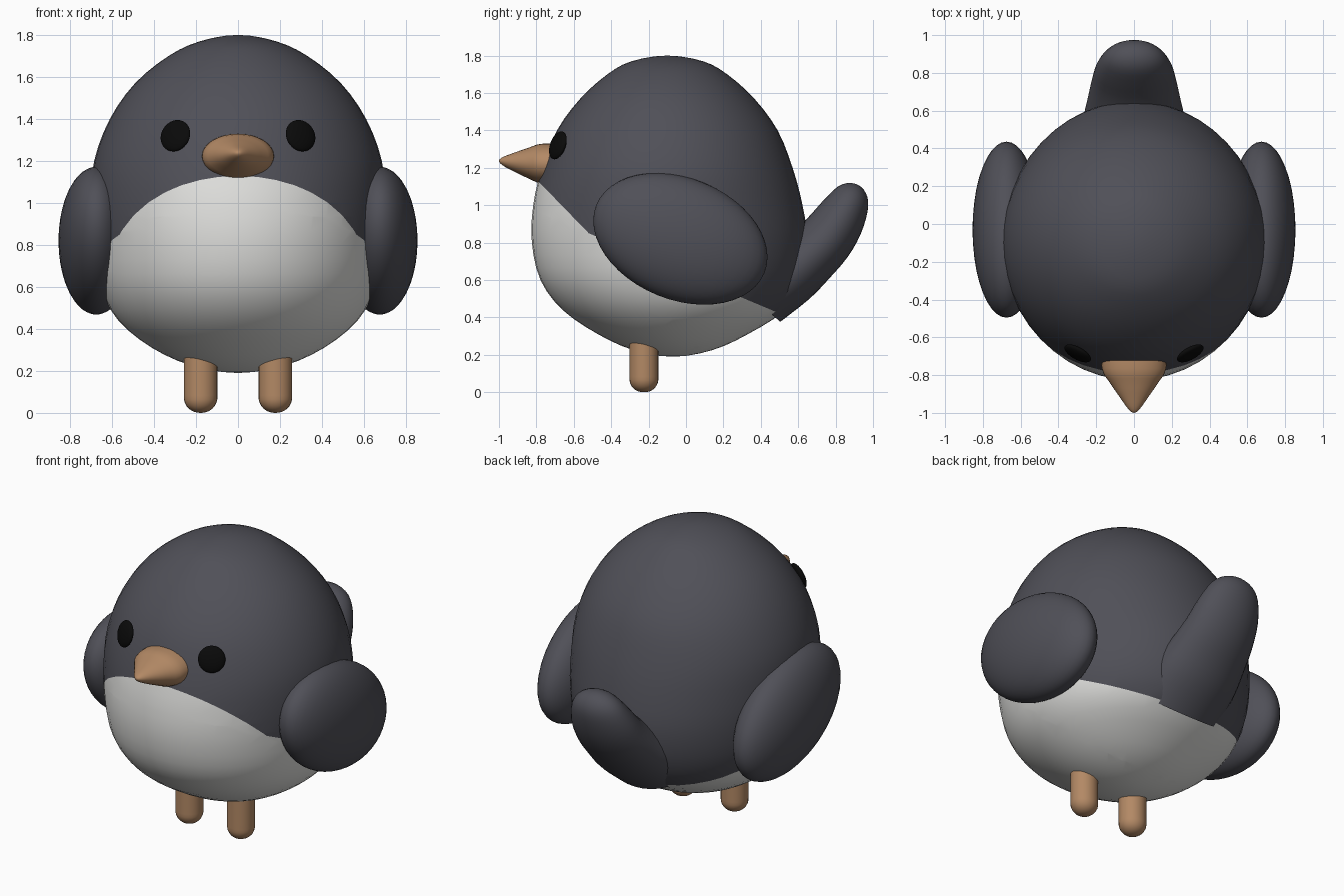
import bpy, bmesh
from math import sin, cos, pi, radians
from mathutils import Vector, Matrix

cube = bpy.data.objects.get("Cube")
if cube:
    bpy.data.objects.remove(cube, do_unlink=True)


def material(name, rgb):
    m = bpy.data.materials.new(name)
    m.use_nodes = True
    m.diffuse_color = (*rgb, 1)
    m.node_tree.nodes["Principled BSDF"].inputs["Base Color"].default_value = (*rgb, 1)
    return m


SLATE = material("slate grey", (0.08, 0.08, 0.097))
WHITE = material("soft white", (0.76, 0.76, 0.74))
TAN = material("beak tan", (0.45, 0.25, 0.13))
BLACK = material("eye black", (0.003, 0.003, 0.003))


def finish(bm, name, *mats):
    bmesh.ops.recalc_face_normals(bm, faces=bm.faces)
    me = bpy.data.meshes.new(name)
    bm.to_mesh(me)
    bm.free()
    for m in mats:
        me.materials.append(m)
    ob = bpy.data.objects.new(name, me)
    bpy.context.collection.objects.link(ob)
    bpy.ops.object.select_all(action="DESELECT")
    ob.select_set(True)
    bpy.context.view_layer.objects.active = ob
    bpy.ops.object.shade_smooth_by_angle(angle=radians(50))
    return ob


def smooth_rows(rows, steps):
    """Spline through the rows; ends that close to a point stay round."""
    def beyond(end, nxt):
        if end[2] == 0:
            return (nxt[0], nxt[1], -nxt[2], -nxt[3])
        return tuple(2 * a - b for a, b in zip(end, nxt))
    pts = [beyond(rows[0], rows[1]), *rows, beyond(rows[-1], rows[-2])]
    out = []
    for p, q, r, s in zip(pts, pts[1:], pts[2:], pts[3:]):
        for i in range(steps):
            t = i / steps
            out.append([b + 0.5 * t * (c - a + t * (2*a - 5*b + 4*c - d + t * (3*(b - c) + d - a)))
                        for a, b, c, d in zip(p, q, r, s)])
    return out + [list(rows[-1])]


def loft(rows, depth, sides=48, steps=3):
    """Rows of (y, z, half depth, half width): ellipses stacked into a skin."""
    bm = bmesh.new()
    depth = Vector(depth).normalized()
    rings = []
    for y, z, d, w in smooth_rows(rows, steps):
        c = Vector((0, y, z))
        if w < 1e-4:
            rings.append([bm.verts.new(c)])
            continue
        angles = [2 * pi * k / sides for k in range(sides)]
        rings.append([bm.verts.new(c + depth * d * sin(a) + Vector((w * cos(a), 0, 0)))
                      for a in angles])
    for lo, hi in zip(rings, rings[1:]):
        for k in range(sides):
            j = (k + 1) % sides
            quad = [lo[k % len(lo)], lo[j % len(lo)], hi[j % len(hi)], hi[k % len(hi)]]
            bm.faces.new(list(dict.fromkeys(quad)))
    for ring in (rings[0], rings[-1]):
        if len(ring) > 1:
            bm.faces.new(ring)
    return bm


def ellipsoid(name, mat, matrix, size):
    bm = bmesh.new()
    bmesh.ops.create_uvsphere(bm, u_segments=40, v_segments=24, radius=1)
    bm.transform(matrix @ Matrix.Diagonal((*size, 1)))
    return finish(bm, name, mat)


# Body: round and leaning, with a white belly below two slanted cuts
body = loft([
    (-.10, 1.80, 0, 0), (-.10, 1.77, .19, .18), (-.10, 1.70, .32, .33),
    (-.10, 1.57, .465, .49), (-.10, 1.40, .59, .61), (-.10, 1.20, .67, .685),
    (-.097, 1.0, .72, .70), (-.087, .80, .737, .69), (-.078, .60, .70, .655),
    (-.065, .44, .595, .57), (-.07, .31, .40, .41), (-.07, .225, .21, .22),
    (-.07, .19, 0, 0)], (0, 1, 0))
hinge = Vector((0, -.52, .85))
slopes = (1.03, .42)
for slope in slopes:
    bmesh.ops.bisect_plane(body, geom=body.verts[:] + body.edges[:] + body.faces[:],
                           plane_co=hinge, plane_no=(0, slope, 1))
for f in body.faces:
    c = f.calc_center_median() - hinge
    f.material_index = int(c.z < max(-s * c.y for s in slopes))
finish(body, "body", SLATE, WHITE)

# Tail: flattened, rounded and pointing up and back
finish(loft([
    (.36, .50, .19, .28), (.52, .62, .185, .275), (.64, .715, .165, .25),
    (.75, .82, .15, .225), (.83, .93, .135, .20), (.89, 1.03, .105, .155),
    (.925, 1.08, .06, .09), (.937, 1.097, 0, 0)], (0, -.76, .65), 32), "tail", SLATE)

# Beak: wide oval cone with a blunt tip
finish(loft([
    (-.60, 1.22, .105, .17), (-.765, 1.222, .107, .17), (-.84, 1.225, .083, .128),
    (-.92, 1.23, .05, .073), (-.98, 1.235, .022, .03), (-1.0, 1.237, 0, 0)],
    (0, 0, 1), 32), "beak", TAN)

for side, label in ((1, "left"), (-1, "right")):
    # Wing: fat tilted oval against the flank
    ellipsoid(label + "_wing", SLATE,
              Matrix.Translation((side * .675, -.03, .82)) @ Matrix.Rotation(radians(-22), 4, "X"),
              (.18, .485, .325))
    # Eye: flat button following the face
    facing = Vector((side * .45, -.83, .30)).to_track_quat("Z", "Y").to_matrix().to_4x4()
    ellipsoid(label + "_eye", BLACK,
              Matrix.Translation((side * .298, -.685, 1.32)) @ facing, (.078, .078, .025))
    # Leg: short peg with a rounded foot
    leg = loft([(-.225, 0, 0, 0), (-.225, .012, .045, .045), (-.225, .05, .074, .076),
                (-.225, .12, .077, .08), (-.225, .35, .077, .08)], (0, 1, 0), 24)
    leg.transform(Matrix.Translation((side * .178, 0, 0)))
    finish(leg, label + "_leg", TAN)
